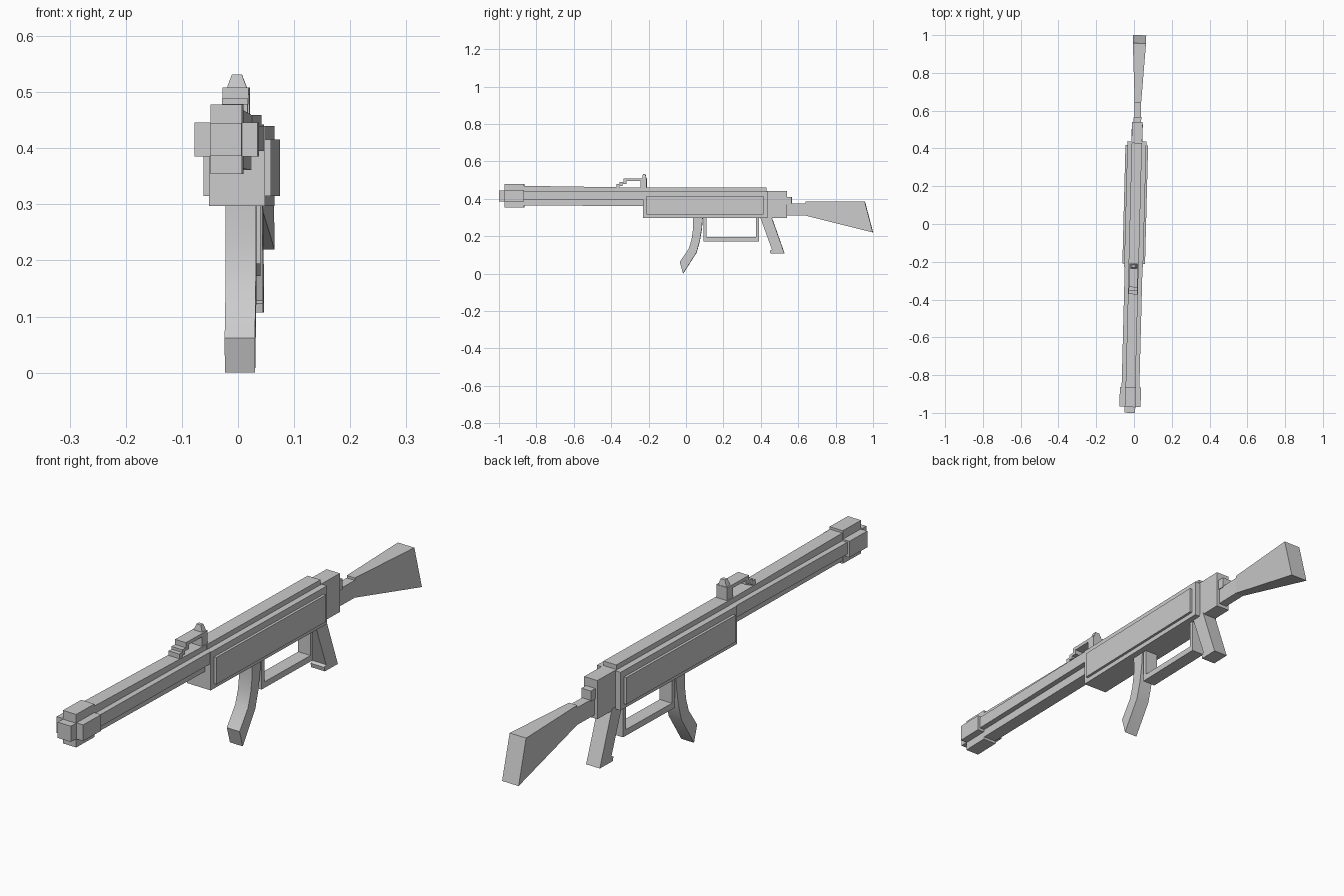
import bpy, bmesh
from math import radians, atan
from mathutils import Matrix

# the whole rifle is turned slightly about the vertical axis
PLACE = Matrix.Translation((0.004, 0, 0)) @ Matrix.Rotation(-atan(0.026), 4, 'Z')


def part(name, profile, half, offset=0.0, smooth=False):
    """Extrude a side profile of (y, z) points across x; half is a width or a function of y."""
    width = half if callable(half) else (lambda y: half)
    bm = bmesh.new()
    left = [bm.verts.new((offset - width(y), y, z)) for y, z in profile]
    right = [bm.verts.new((offset + width(y), y, z)) for y, z in profile]
    bm.faces.new(left)
    bm.faces.new(right[::-1])
    n = len(profile)
    for i in range(n):
        j = (i + 1) % n
        bm.faces.new((left[i], right[i], right[j], left[j]))
    bmesh.ops.recalc_face_normals(bm, faces=bm.faces)
    bm.transform(PLACE)
    mesh = bpy.data.meshes.new(name)
    bm.to_mesh(mesh)
    bm.free()
    ob = bpy.data.objects.new(name, mesh)
    bpy.context.collection.objects.link(ob)
    if smooth:
        bpy.context.view_layer.objects.active = ob
        ob.select_set(True)
        bpy.ops.object.shade_smooth_by_angle(angle=radians(25))
        ob.select_set(False)
    return ob


def box(name, y0, y1, z0, z1, half, offset=0.0):
    return part(name, [(y0, z0), (y1, z0), (y1, z1), (y0, z1)], half, offset)


# muzzle: cross-shaped block with a protruding tip
box("muzzle_tip", -1.0, -0.95, 0.386, 0.445, 0.028)
box("muzzle_upright", -0.97, -0.865, 0.354, 0.478, 0.028)
box("muzzle_crossbar", -0.968, -0.865, 0.385, 0.446, 0.056)

# barrel: cross section of upright and crossbar, its upright runs on as the top rib
part("barrel_upright", [(-0.87, 0.364), (-0.2, 0.361), (-0.2, 0.459), (-0.87, 0.469)], 0.026)
box("barrel_crossbar", -0.87, -0.2, 0.395, 0.44, 0.047)
box("top_rib", -0.22, 0.43, 0.42, 0.459, 0.027)

# receiver with raised side plates
box("receiver", -0.23, 0.437, 0.297, 0.44, 0.05)
for side, s in (("left", -1), ("right", 1)):
    box(side + "_side_plate", -0.21, 0.417, 0.315, 0.416, 0.006, s * 0.054)
box("rear_block", 0.43, 0.54, 0.297, 0.442, 0.028)

# sight: stepped front foot, thin bridge and rear post with a tapered tip
part("sight_bridge", [
    (-0.372, 0.458), (-0.372, 0.479), (-0.355, 0.479), (-0.355, 0.489),
    (-0.335, 0.489), (-0.335, 0.508), (-0.23, 0.508), (-0.23, 0.495),
    (-0.318, 0.495), (-0.318, 0.478), (-0.34, 0.478), (-0.34, 0.468),
    (-0.355, 0.468), (-0.355, 0.458)], 0.023)
box("sight_post", -0.243, -0.21, 0.45, 0.508, 0.023)
tip = box("sight_tip", -0.235, -0.212, 0.507, 0.531, 0.018)
for v in tip.data.vertices:
    if v.co.z > 0.52:
        v.co.x = -0.002 + (v.co.x + 0.002) * 0.5
        v.co.y = -0.223 + (v.co.y + 0.223) * 0.6

# curved front grip
part("front_grip", [
    (0.037, 0.305), (0.09, 0.305), (0.085, 0.24), (0.074, 0.175), (0.057, 0.113),
    (-0.015, 0.0), (-0.033, 0.062), (0.015, 0.132), (0.03, 0.18), (0.038, 0.235)],
    0.027, smooth=True)

# guard frame between the grips
for end, y in (("front", 0.094), ("rear", 0.374)):
    box(end + "_guard_bar", y, y + 0.016, 0.172, 0.305, 0.026)
box("lower_guard_bar", 0.094, 0.39, 0.172, 0.195, 0.026)

# rear grip with a small toe
part("rear_grip", [
    (0.396, 0.305), (0.457, 0.305), (0.527, 0.107), (0.452, 0.107),
    (0.449, 0.123), (0.46, 0.129)], 0.029)

# stock: narrow neck, latch, then a butt flaring in width
box("stock_neck", 0.53, 0.645, 0.31, 0.375, 0.017)
box("stock_latch", 0.53, 0.566, 0.37, 0.41, 0.02)
part("stock_butt", [(0.64, 0.31), (1.0, 0.22), (0.957, 0.384), (0.64, 0.384)],
     lambda y: 0.017 + max(0, min(1, (y - 0.64) / 0.32)) * 0.018)
